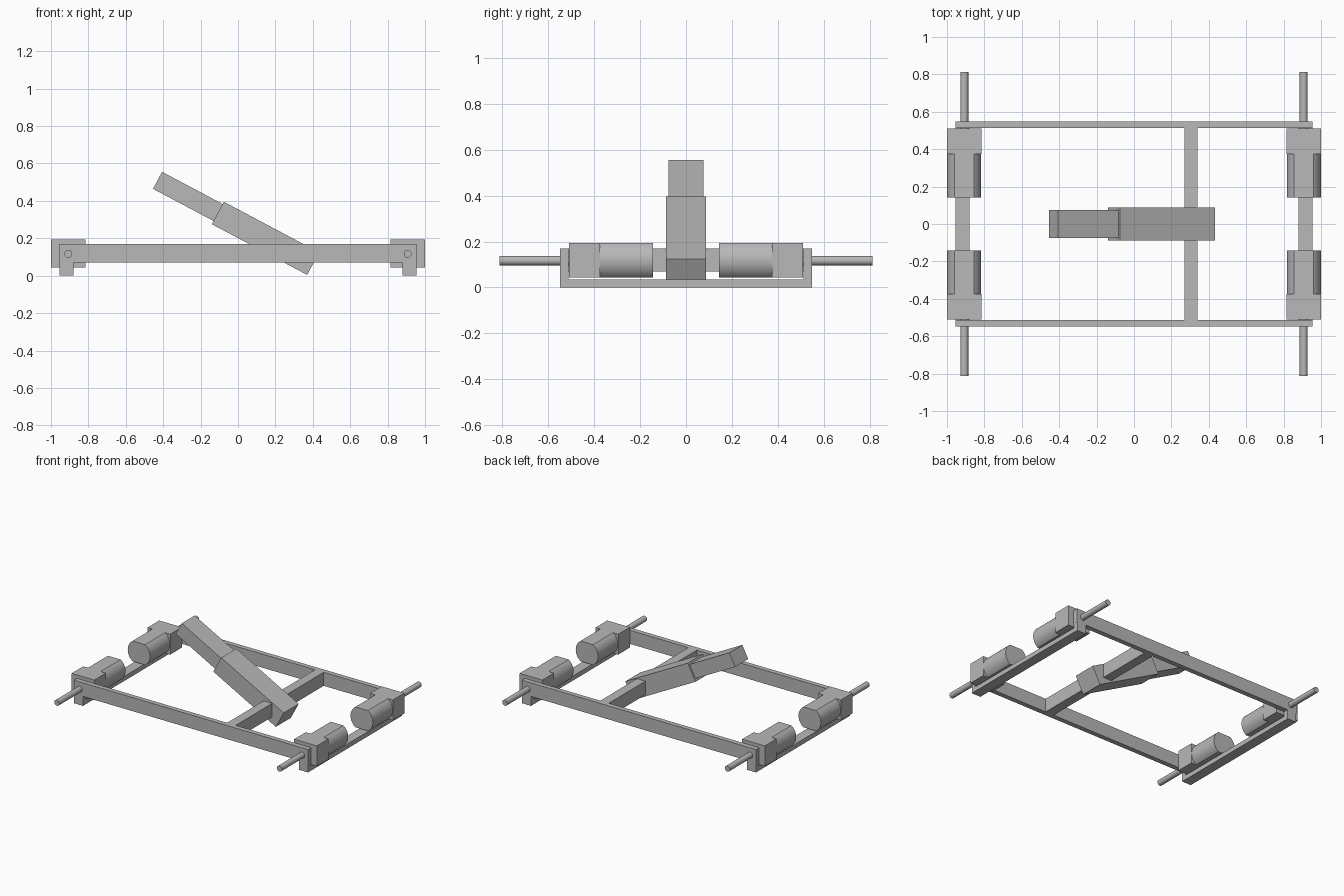
import bpy, bmesh, math
from mathutils import Matrix

cube = bpy.data.objects.get("Cube")
if cube:
    bpy.data.objects.remove(cube, do_unlink=True)

grey = bpy.data.materials.new("plain grey")
grey.use_nodes = True
colour = (0.48, 0.48, 0.48, 1)
grey.diffuse_color = colour
grey.node_tree.nodes["Principled BSDF"].inputs["Base Color"].default_value = colour


def finish(name, bm, smooth=False):
    bmesh.ops.recalc_face_normals(bm, faces=bm.faces)
    mesh = bpy.data.meshes.new(name)
    bm.to_mesh(mesh)
    bm.free()
    mesh.materials.append(grey)
    ob = bpy.data.objects.new(name, mesh)
    bpy.context.collection.objects.link(ob)
    if smooth:
        bpy.ops.object.select_all(action="DESELECT")
        ob.select_set(True)
        bpy.context.view_layer.objects.active = ob
        bpy.ops.object.shade_smooth_by_angle(angle=math.radians(30))
    return ob


def box(name, centre, size, tilt=0):
    bm = bmesh.new()
    bmesh.ops.create_cube(bm, size=1, matrix=Matrix.Diagonal((*size, 1)))
    ob = finish(name, bm)
    ob.location = centre
    ob.rotation_euler.y = tilt
    return ob


def rod(name, x, y0, y1, z, radius, flat=None, sides=32):
    """Round bar along y; flat limits its half height to leave flats."""
    bm = bmesh.new()
    limit = flat or radius
    edge = math.asin(limit / radius)
    # two arcs facing -x and +x, joined by the flats
    if flat:
        n = sides // 2
        angles = [s + edge * (2 * i / n - 1) for s in (0, math.pi) for i in range(n + 1)]
    else:
        angles = [2 * math.pi * i / sides for i in range(sides)]
    ring = [bm.verts.new((x + radius * math.cos(a), y0, z + radius * math.sin(a))) for a in angles]
    face = bm.faces.new(ring)
    new = bmesh.ops.extrude_face_region(bm, geom=[face])["geom"]
    moved = [v for v in new if isinstance(v, bmesh.types.BMVert)]
    bmesh.ops.translate(bm, verts=moved, vec=(0, y1 - y0, 0))
    return finish(name, bm, smooth=True)


# Frame rails and the cross beam carrying the arm
for side, s in (("front", -1), ("back", 1)):
    box(side + "_rail", (0, s * 0.53, 0.12), (1.91, 0.036, 0.1))
box("cross_beam", (0.305, 0, 0.12), (0.07, 1.03, 0.1))

# End brackets, motors and axles
for end, e in (("left", 1), ("right", -1)):
    box(end + "_end_bar", (e * 0.917, 0, 0.018), (0.075, 1.096, 0.034))
    for side, s in (("front", -1), ("back", 1)):
        tag = end + "_" + side
        box(tag + "_bracket_leg", (e * 0.917, s * 0.53, 0.04), (0.075, 0.036, 0.078))
        box(tag + "_gearbox", (e * 0.907, s * 0.442, 0.119), (0.185, 0.135, 0.15))
        rod(tag + "_motor", e * 0.908, s * 0.143, s * 0.38, 0.119, 0.091, flat=0.075)
        rod(tag + "_axle", e * 0.907, s * 0.5, s * 0.813, 0.117, 0.021)

# Sloping two stage arm
tilt = math.radians(28)
box("arm_sleeve", (0.147, 0, 0.2), (0.577, 0.175, 0.136), tilt)
reach = 0.45
box("arm_slider", (-0.43 + reach / 2 * math.cos(tilt), 0, 0.51 - reach / 2 * math.sin(tilt)),
    (reach, 0.152, 0.103), tilt)
